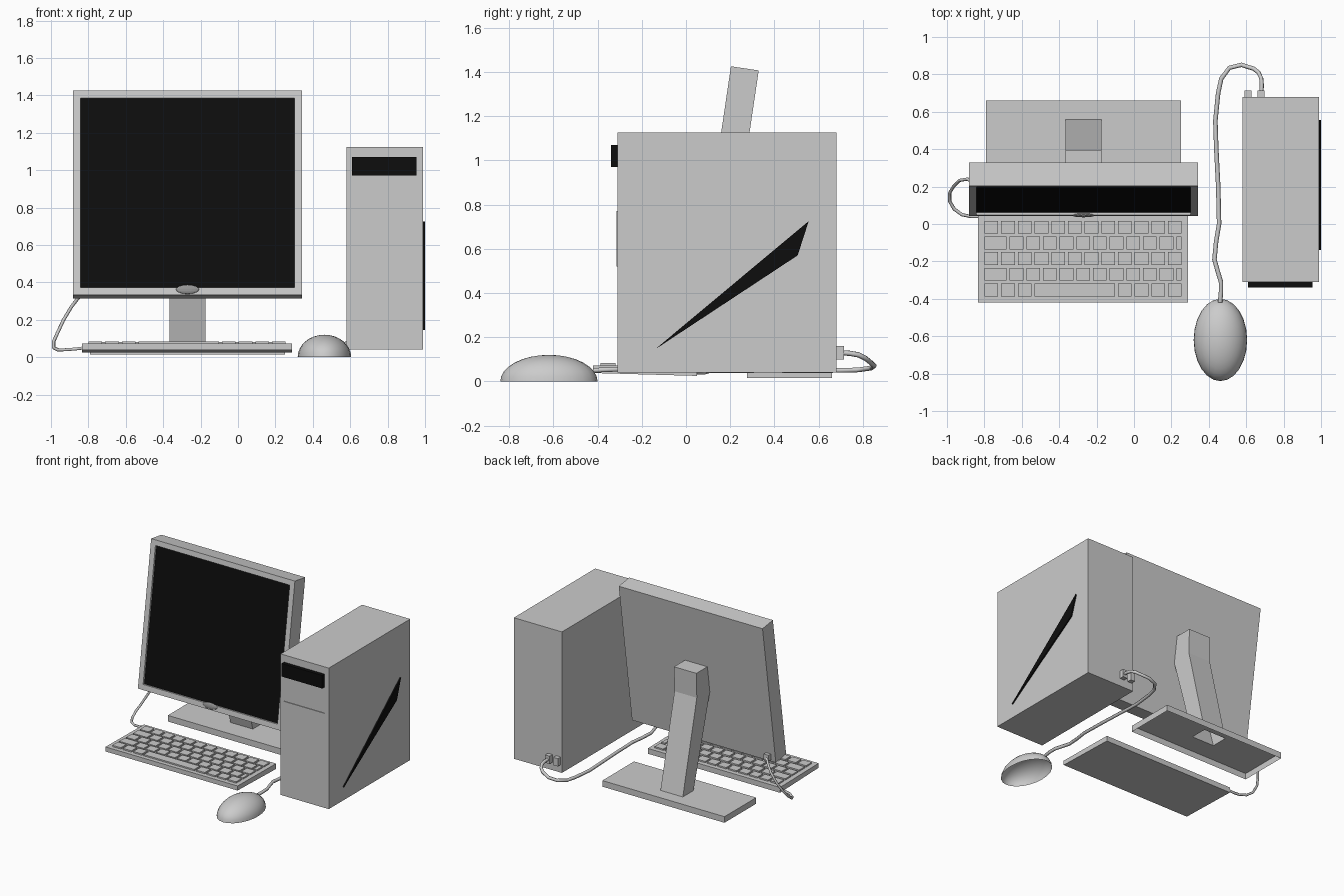
import bpy, bmesh, math
from mathutils import Vector, Matrix

if "Cube" in bpy.data.objects:
    bpy.data.objects.remove(bpy.data.objects["Cube"])


def material(name, v):
    m = bpy.data.materials.new(name)
    m.diffuse_color = (v, v, v, 1)
    m.use_nodes = True
    m.node_tree.nodes["Principled BSDF"].inputs["Base Color"].default_value = m.diffuse_color
    return m


BLACK = material("black", 0.004)
PALE = material("pale_grey", 0.95)
DARK = material("dark_grey", 0.3)


def finish(name, bm, mats=()):
    me = bpy.data.meshes.new(name)
    bm.to_mesh(me)
    bm.free()
    ob = bpy.data.objects.new(name, me)
    bpy.context.collection.objects.link(ob)
    for m in mats:
        me.materials.append(m)
    return ob


def add_box(bm, lo, hi):
    lo, hi = Vector(lo), Vector(hi)
    mat = Matrix.Translation((lo + hi) / 2) @ Matrix.Diagonal((hi - lo).to_4d())
    bmesh.ops.create_cube(bm, size=1, matrix=mat)


def box(name, lo, hi, mats=()):
    bm = bmesh.new()
    add_box(bm, lo, hi)
    return finish(name, bm, mats)


def prism(name, pts, x0, x1, mats=(), open_edge=False):
    """Extrude a (y, z) outline along x; open_edge drops the closing side."""
    bm = bmesh.new()
    a = [bm.verts.new((x0, y, z)) for y, z in pts]
    b = [bm.verts.new((x1, y, z)) for y, z in pts]
    bm.faces.new(a)
    bm.faces.new(b[::-1])
    n = len(pts)
    for i in range(n - 1 if open_edge else n):
        j = (i + 1) % n
        bm.faces.new((a[j], a[i], b[i], b[j]))
    bmesh.ops.recalc_face_normals(bm, faces=bm.faces)
    return finish(name, bm, mats)


def cable(name, pts, r=0.012):
    cu = bpy.data.curves.new(name, 'CURVE')
    cu.dimensions = '3D'
    cu.bevel_depth = r
    cu.bevel_resolution = 1
    cu.resolution_u = 2
    sp = cu.splines.new('BEZIER')
    sp.bezier_points.add(len(pts) - 1)
    for bp, p in zip(sp.bezier_points, pts):
        bp.co = p
        bp.handle_left_type = bp.handle_right_type = 'AUTO'
    ob = bpy.data.objects.new(name, cu)
    bpy.context.collection.objects.link(ob)


# Monitor: tilted slab with a recessed black screen
TILT = Matrix.Translation((-0.27, 0.042, 0.333)) @ Matrix.Rotation(math.radians(-8.4), 4, 'X')
bm = bmesh.new()
add_box(bm, (-0.612, 0, 0), (0.612, 0.127, 1.104))
bm.normal_update()
front = min(bm.faces, key=lambda f: f.calc_center_median().y)
bmesh.ops.inset_region(bm, faces=[front], thickness=0.057)
bmesh.ops.inset_region(bm, faces=[front], thickness=0.001, depth=-0.014)
front.material_index = 1
finish("monitor", bm, (None, BLACK)).matrix_world = TILT

# Oval power button on the lower bezel
bm = bmesh.new()
bmesh.ops.create_uvsphere(bm, u_segments=16, v_segments=8, radius=1,
                          matrix=Matrix.Diagonal((0.062, 0.01, 0.025, 1)))
button = finish("power_button", bm, (DARK,))
button.matrix_world = TILT @ Matrix.Translation((0, 0, 0.03))

# Stand base: hollow tray, open below, with a hole under the neck
xs, ys = (-0.79, -0.365, -0.175, 0.25), (0.275, 0.43, 0.56, 0.66)
bm = bmesh.new()
g = [[bm.verts.new((x, y, 0.062)) for y in ys] for x in xs]
for i in range(3):
    for j in range(3):
        if (i, j) != (1, 1):
            bm.faces.new((g[i][j], g[i + 1][j], g[i + 1][j + 1], g[i][j + 1]))
rim = [e for e in bm.edges if e.is_boundary and
       not all(v.co.x in (g[1][1].co.x, g[2][1].co.x) and
               v.co.y in (g[1][1].co.y, g[1][2].co.y) for v in e.verts)]
new = bmesh.ops.extrude_edge_only(bm, edges=rim)["geom"]
for v in new:
    if isinstance(v, bmesh.types.BMVert):
        v.co.z = 0.015
bmesh.ops.recalc_face_normals(bm, faces=bm.faces)
finish("stand_base", bm)

# Stand neck: leans forward, then meets the back of the monitor
prism("stand_neck", [(0.56, 0.062), (0.39, 0.76), (0.395, 0.95), (0.255, 0.95),
                     (0.228, 0.755), (0.43, 0.062)], -0.365, -0.175, open_edge=True)

# Tower with drive front, pale panel and side flash
box("tower_case", (0.58, -0.31, 0.04), (0.99, 0.68, 1.125))
box("drive_front", (0.61, -0.34, 0.97), (0.955, -0.305, 1.07), (BLACK,))
box("front_panel", (0.61, -0.315, 0.52), (0.955, -0.305, 0.77), (PALE,))
prism("side_flash", [(-0.14, 0.145), (0.505, 0.57), (0.555, 0.725)], 0.985, 1.0, (BLACK,))

# Keyboard body
prism("keyboard_body", [(-0.42, 0.038), (-0.42, 0.073), (0.05, 0.066), (0.05, 0.025)], -0.835, 0.29)

# Keys: five rows, the front row with a long space bar
bm = bmesh.new()
rows, cols, gap = 5, 12, 0.008
kx, ky, x0, y0 = 1.07 / cols, 0.42 / rows, -0.807, -0.395
for r in range(rows):
    spans = [(c, c + 1) for c in range(cols)]
    if r == 0:
        spans = [(0, 1), (1, 2), (2, 3), (3, 8), (8, 9), (9, 10), (10, 11), (11, 12)]
    elif r < 4:
        spans = [(0, 1 + r % 2 * 0.5)] + [(c + r % 2 * 0.5, c + 1 + r % 2 * 0.5)
                                          for c in range(1, 11)] + [(11 + r % 2 * 0.5, 12)]
    ya = y0 + r * ky
    for a, b in spans:
        add_box(bm, (x0 + a * kx + gap, ya + gap, 0.06),
                (x0 + b * kx - gap, ya + ky - gap, 0.083 - 0.0015 * r))
finish("keyboard_keys", bm)

# Mouse: half-ellipsoid shell
bm = bmesh.new()
bmesh.ops.create_uvsphere(bm, u_segments=24, v_segments=16, radius=1)
bmesh.ops.delete(bm, geom=[v for v in bm.verts if v.co.z < -0.01], context='VERTS')
bmesh.ops.transform(bm, verts=bm.verts, matrix=Matrix.Translation((0.462, -0.62, 0))
                    @ Matrix.Diagonal((0.143, 0.22, 0.12, 1)))
for f in bm.faces:
    f.smooth = True
finish("mouse", bm)

# Plugs on the tower and monitor backs
for i, x in enumerate((0.61, 0.68)):
    box(f"tower_plug_{i + 1}", (x - 0.019, 0.67, 0.1), (x + 0.019, 0.715, 0.16))
box("monitor_plug", (-0.845, 0.15, 0.33), (-0.805, 0.205, 0.375))

# Cables
cable("mouse_cable", [(0.46, -0.42, 0.05), (0.465, -0.31, 0.055), (0.43, -0.19, 0.055),
                      (0.455, 0, 0.05), (0.44, 0.4, 0.05), (0.45, 0.7, 0.05),
                      (0.51, 0.835, 0.06), (0.64, 0.83, 0.09), (0.68, 0.78, 0.12),
                      (0.68, 0.7, 0.13)])
cable("keyboard_cable", [(-0.82, 0.04, 0.05), (-0.92, 0.05, 0.04), (-0.985, 0.12, 0.05),
                         (-0.965, 0.2, 0.13), (-0.89, 0.24, 0.27), (-0.825, 0.2, 0.35)], 0.009)
